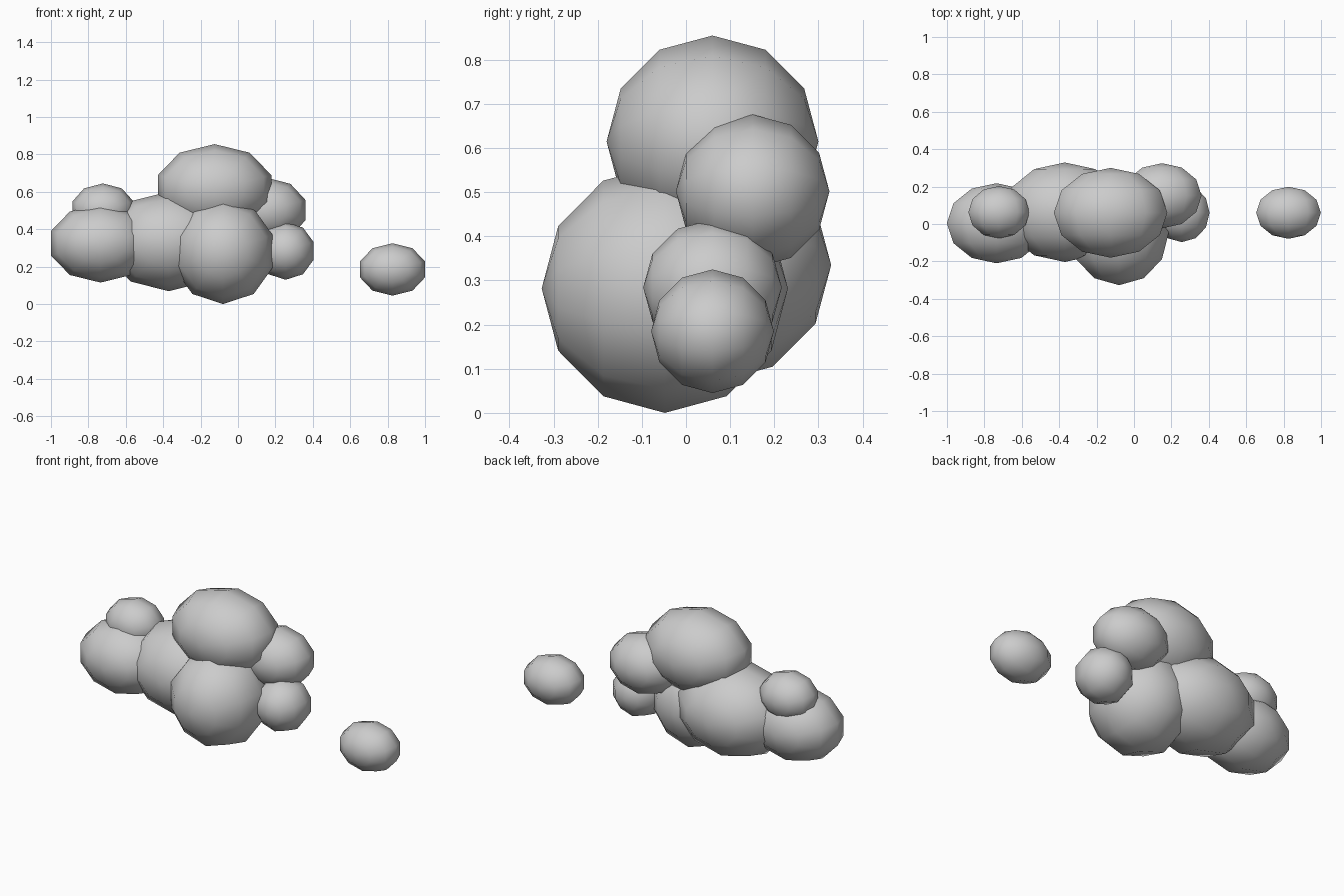
import bpy, bmesh
from math import radians
from mathutils import Matrix, Vector

if "Cube" in bpy.data.objects:
    bpy.data.objects.remove(bpy.data.objects["Cube"])

# name: centre, radii of each cloud puff
PUFFS = [
    ("top_puff",         (-0.125, 0.060, 0.615), (0.319, 0.240, 0.240)),
    ("front_puff",       (-0.080, -0.048, 0.282), (0.279, 0.279, 0.282)),
    ("middle_puff",      (-0.370, 0.063, 0.335), (0.345, 0.266, 0.266)),
    ("left_puff",        (-0.735, 0.004, 0.325), (0.279, 0.214, 0.210)),
    ("left_small_puff",  (-0.722, 0.063, 0.505), (0.172, 0.140, 0.140)),
    ("right_upper_puff", (0.150, 0.151, 0.502), (0.222, 0.174, 0.174)),
    ("right_lower_puff", (0.255, 0.060, 0.284), (0.157, 0.157, 0.154)),
    ("loose_puff",       (0.826, 0.060, 0.185), (0.182, 0.139, 0.140)),
]


def add_puff(name, centre, radii):
    """Low-poly sphere, poles along y, with a vertex at its top and bottom."""
    bm = bmesh.new()
    bmesh.ops.create_uvsphere(bm, u_segments=10, v_segments=6, radius=1)
    # a vertex must lie on the y axis before tipping the sphere over
    if max(v.co.x for v in bm.verts) > max(v.co.y for v in bm.verts):
        bm.transform(Matrix.Rotation(radians(90), 4, 'Z'))
    bm.transform(Matrix.Rotation(radians(90), 4, 'X'))
    bmesh.ops.scale(bm, vec=Vector(radii), verts=bm.verts)
    for face in bm.faces:
        face.smooth = True
    mesh = bpy.data.meshes.new(name)
    bm.to_mesh(mesh)
    bm.free()
    obj = bpy.data.objects.new(name, mesh)
    obj.location = centre
    bpy.context.collection.objects.link(obj)


for puff in PUFFS:
    add_puff(*puff)
